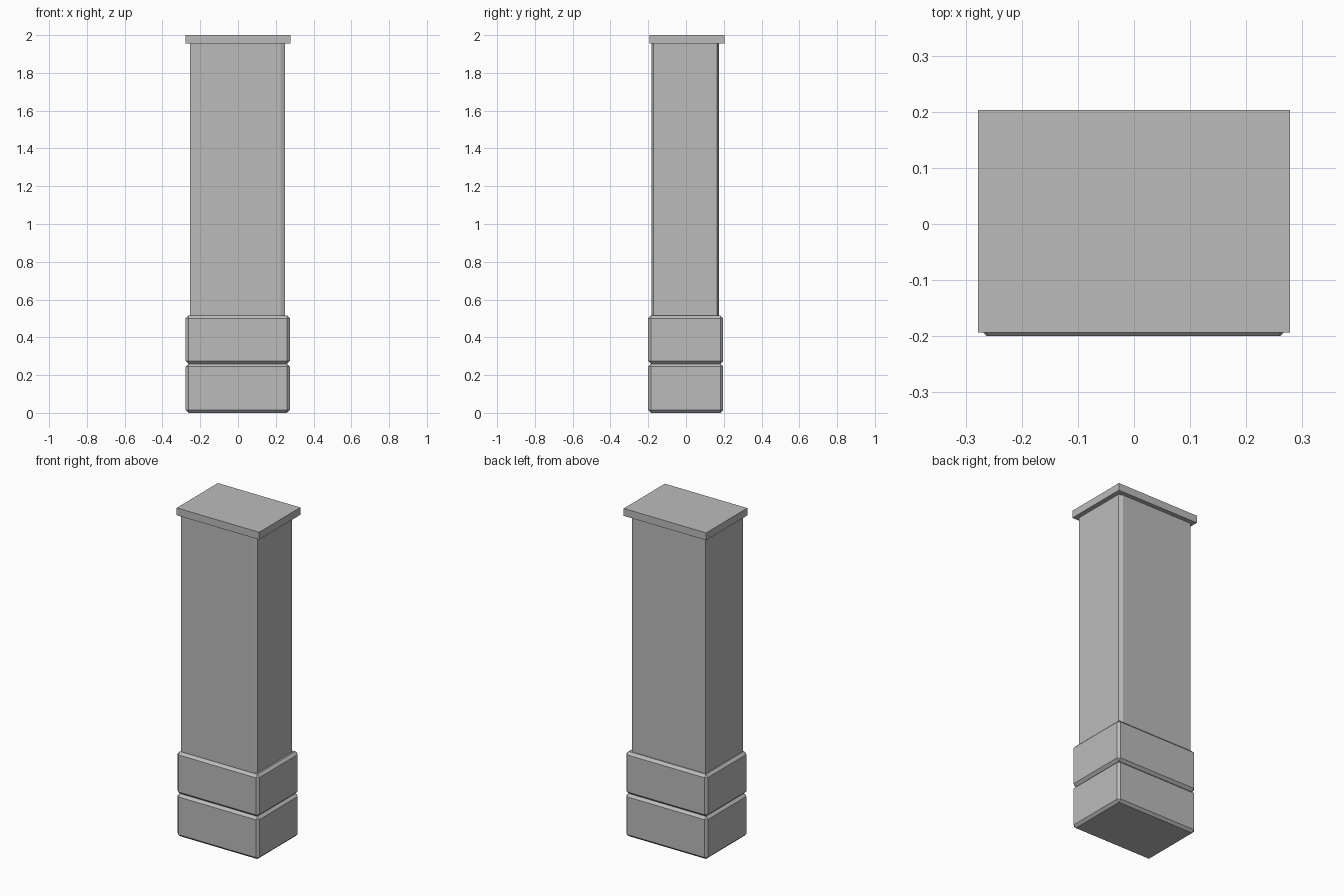
import bpy
import bmesh

cube = bpy.data.objects.get("Cube")
if cube:
    bpy.data.objects.remove(cube, do_unlink=True)

# Single stone colour
stone = bpy.data.materials.new("grey stone")
stone.use_nodes = True
GREY = (0.5, 0.5, 0.5, 1)
stone.diffuse_color = GREY
stone.node_tree.nodes["Principled BSDF"].inputs["Base Color"].default_value = GREY


def finish(name, bm):
    bmesh.ops.recalc_face_normals(bm, faces=bm.faces)
    mesh = bpy.data.meshes.new(name)
    bm.to_mesh(mesh)
    bm.free()
    mesh.materials.append(stone)
    obj = bpy.data.objects.new(name, mesh)
    bpy.context.collection.objects.link(obj)
    return obj


def prism(name, outline, bottom, top):
    """Extrude a plan outline between two heights."""
    bm = bmesh.new()
    face = bm.faces.new([bm.verts.new((x, y, bottom)) for x, y in outline])
    grown = bmesh.ops.extrude_face_region(bm, geom=[face])["geom"]
    for v in grown:
        if isinstance(v, bmesh.types.BMVert):
            v.co.z = top
    return finish(name, bm)


def rectangle(x0, x1, y0, y1):
    return [(x0, y0), (x1, y0), (x1, y1), (x0, y1)]


# Two chamfered base blocks, meeting in a V groove
base_plan = rectangle(-0.277, 0.275, -0.2, 0.197)
for name, bottom, top in (("lower_base_block", 0, 0.26),
                          ("upper_base_block", 0.26, 0.516)):
    block = prism(name, base_plan, bottom, top)
    bevel = block.modifiers.new("chamfer", 'BEVEL')
    bevel.width = 0.015
    bevel.segments = 1

# Tall shaft with the two corners on its left side cut off
shaft_plan = [(-0.255, -0.183), (0.226, -0.183), (0.25, -0.171),
              (0.25, 0.164), (0.226, 0.176), (-0.255, 0.176)]
prism("shaft", shaft_plan, 0.5, 1.96)

# Flat overhanging cap
prism("cap", rectangle(-0.278, 0.278, -0.193, 0.203), 1.955, 2)
